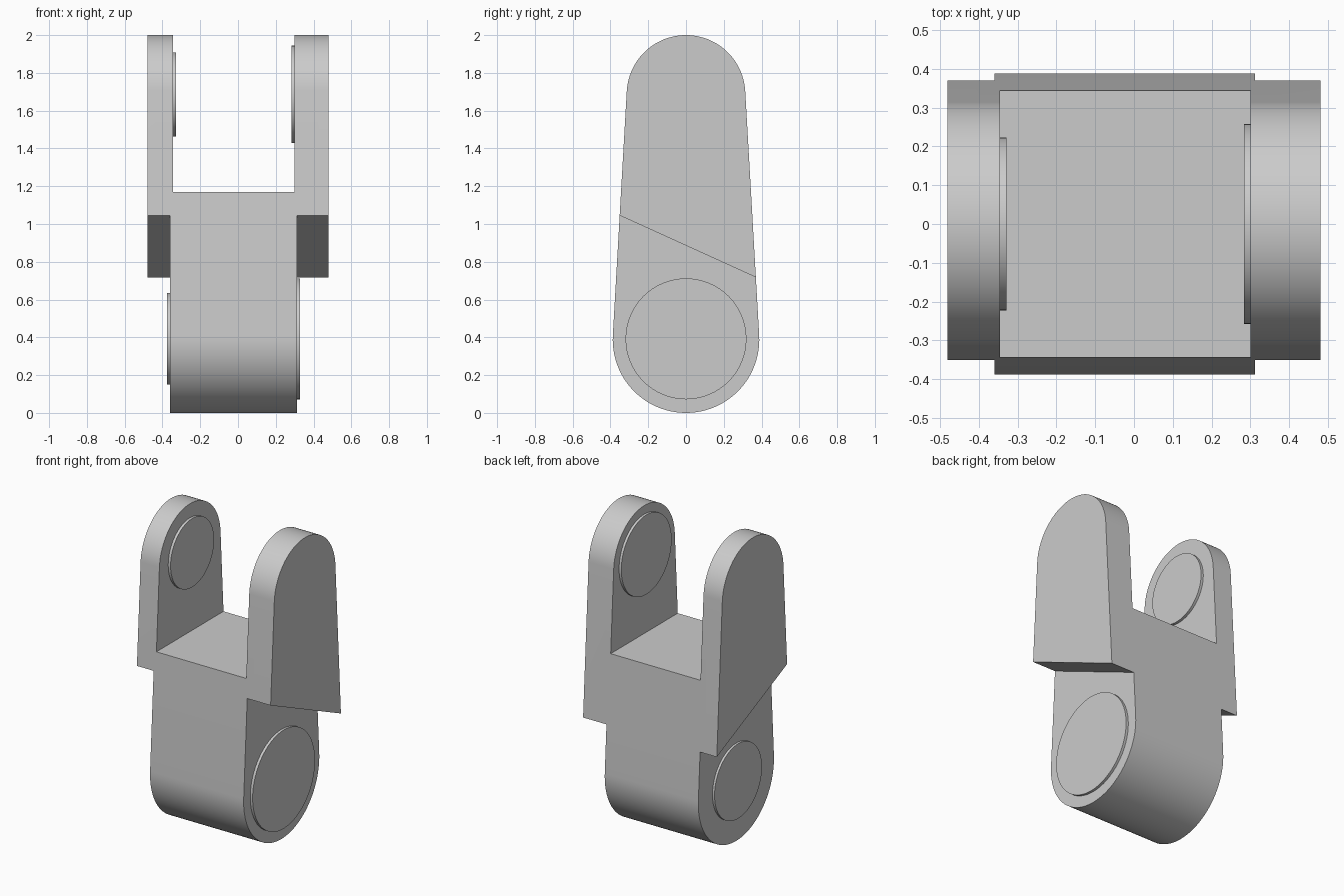
import bpy, bmesh, math

if "Cube" in bpy.data.objects:
    bpy.data.objects.remove(bpy.data.objects["Cube"], do_unlink=True)

GREY = (0.6, 0.6, 0.6, 1)
grey = bpy.data.materials.new("plain grey")
grey.use_nodes = True
grey.diffuse_color = GREY
grey.node_tree.nodes["Principled BSDF"].inputs["Base Color"].default_value = GREY

LOW_Z, LOW_R = 0.388, 0.388      # lower pivot
TOP_Z, TOP_R = 1.686, 0.314      # upper pivot
HALF_WIDTH = 0.48


def arc(z, r, start, end, steps=48):
    """Points (y, z) along an arc."""
    angles = [start + (end - start) * i / steps for i in range(steps + 1)]
    return [(r * math.cos(a), z + r * math.sin(a)) for a in angles]


def extrude(name, profile, x0, x1):
    """Extrude a closed (y, z) profile along x."""
    bm = bmesh.new()
    face = bm.faces.new([bm.verts.new((x0, y, z)) for y, z in profile])
    new = bmesh.ops.extrude_face_region(bm, geom=[face])["geom"]
    verts = [v for v in new if isinstance(v, bmesh.types.BMVert)]
    bmesh.ops.translate(bm, verts=verts, vec=(x1 - x0, 0, 0))
    bmesh.ops.recalc_face_normals(bm, faces=bm.faces)
    mesh = bpy.data.meshes.new(name)
    bm.to_mesh(mesh)
    bm.free()
    mesh.materials.append(grey)
    obj = bpy.data.objects.new(name, mesh)
    bpy.context.collection.objects.link(obj)
    return obj


def activate(obj):
    bpy.ops.object.select_all(action='DESELECT')
    obj.select_set(True)
    bpy.context.view_layer.objects.active = obj


def cut(obj, cutter):
    """Subtract the cutter and discard it."""
    cutter.hide_render = True
    mod = obj.modifiers.new("cut", 'BOOLEAN')
    mod.operation, mod.solver, mod.object = 'DIFFERENCE', 'EXACT', cutter
    activate(obj)
    bpy.ops.object.modifier_apply(modifier=mod.name)
    bpy.data.objects.remove(cutter, do_unlink=True)


def smooth(obj):
    activate(obj)
    bpy.ops.object.shade_smooth_by_angle(angle=math.radians(30))


# Tapered link: two round ends joined by tangent lines
tilt = math.asin((LOW_R - TOP_R) / (TOP_Z - LOW_Z))
outline = (arc(TOP_Z, TOP_R, tilt, math.pi - tilt)
           + arc(LOW_Z, LOW_R, math.pi - tilt, 2 * math.pi + tilt))
link = extrude("link_body", outline, -HALF_WIDTH, HALF_WIDTH)

# Slot between the two upper ears
cut(link, extrude("slot_cutter", [(-1, 1.17), (1, 1.17), (1, 3), (-1, 3)], -0.345, 0.3))

# Slanted recess on each side of the lower end
slope = (0.72 - 1.045) / (0.365 + 0.35)
mid = 1.045 + 0.35 * slope
recess = [(-1, -1), (1, -1), (1, mid + slope), (-1, mid - slope)]
cut(link, extrude("left_recess_cutter", recess, 0.312, 1))
cut(link, extrude("right_recess_cutter", recess, -1, -0.36))
smooth(link)

# Round pads: pivot height, radius, and span along x
pads = {
    "left_lower_pad": (LOW_Z + 0.004, 0.32, 0.305, 0.329),
    "right_lower_pad": (LOW_Z + 0.004, 0.243, -0.375, -0.35),
    "left_upper_pad": (TOP_Z, 0.258, 0.284, 0.31),
    "right_upper_pad": (TOP_Z, 0.223, -0.355, -0.328),
}
for name, (z, r, x0, x1) in pads.items():
    smooth(extrude(name, arc(z, r, 0, math.tau, 64)[:-1], x0, x1))
